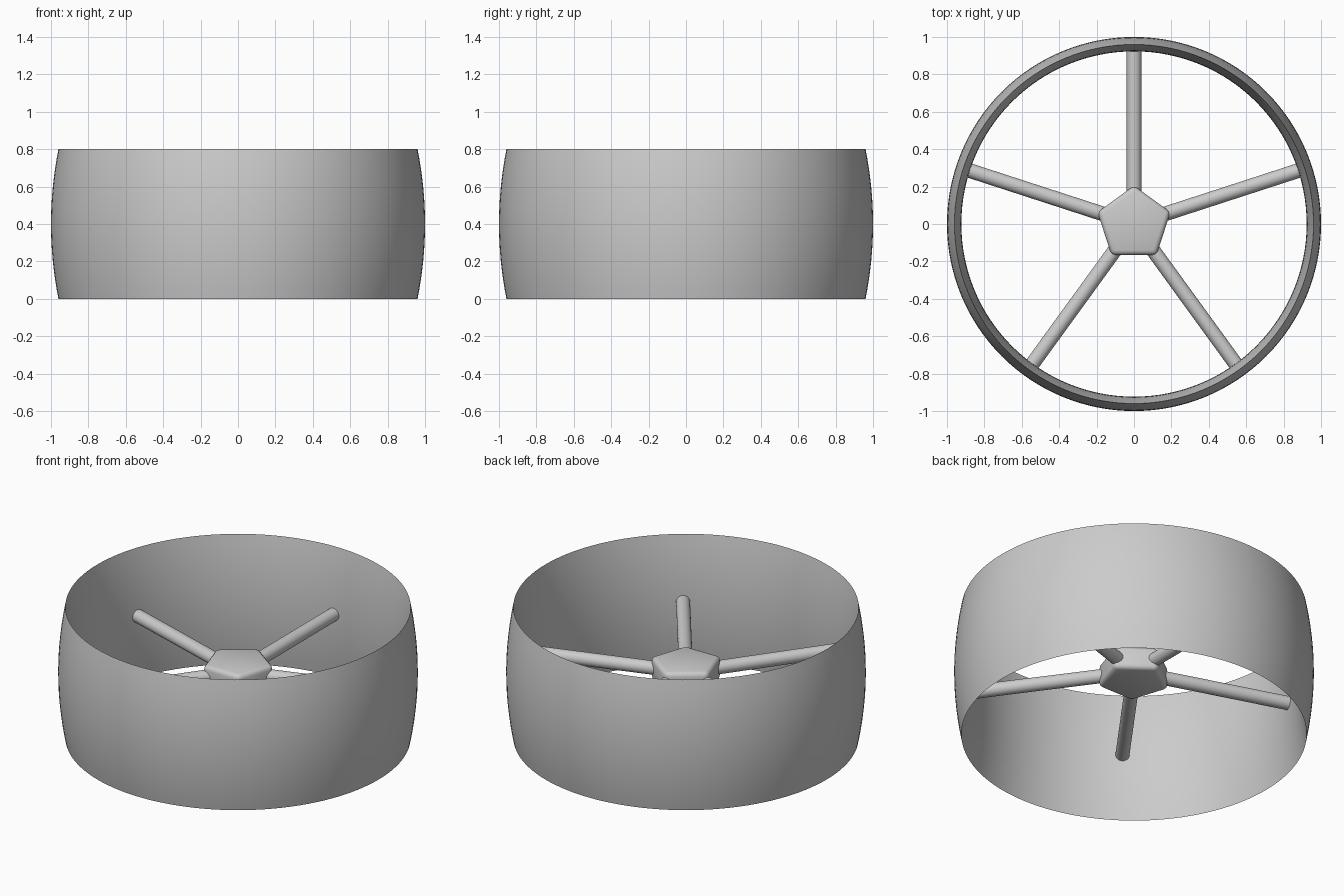
import bpy
import bmesh
from math import cos, sin, pi, radians
from mathutils import Matrix, Vector

if "Cube" in bpy.data.objects:
    bpy.data.objects.remove(bpy.data.objects["Cube"], do_unlink=True)

MID_Z = 0.4
SPOKES = 5

grey = bpy.data.materials.new("plain grey")
grey.use_nodes = True
colour = (0.6, 0.6, 0.6, 1)
grey.diffuse_color = colour
grey.node_tree.nodes["Principled BSDF"].inputs["Base Color"].default_value = colour


def finish(bm, name):
    """Turn a bmesh into a smooth shaded object with sharp creases."""
    bmesh.ops.recalc_face_normals(bm, faces=bm.faces)
    mesh = bpy.data.meshes.new(name)
    bm.to_mesh(mesh)
    bm.free()
    mesh.materials.append(grey)
    obj = bpy.data.objects.new(name, mesh)
    bpy.context.collection.objects.link(obj)
    bpy.ops.object.select_all(action='DESELECT')
    obj.select_set(True)
    bpy.context.view_layer.objects.active = obj
    bpy.ops.object.shade_smooth_by_angle(angle=radians(30))
    return obj


# Rim: lens-shaped section, bulging out and in from sharp edges
def bulge(z, middle, edge=0.96):
    t = (z - MID_Z) / MID_Z
    return middle + (edge - middle) * t * t


steps, sides = 16, 128
heights = [2 * MID_Z * i / steps for i in range(steps + 1)]
section = [(bulge(z, 1.0), z) for z in heights]
section += [(bulge(z, 0.923), z) for z in reversed(heights[1:-1])]

bm = bmesh.new()
rings = []
for s in range(sides):
    a = 2 * pi * s / sides
    rings.append([bm.verts.new((r * cos(a), r * sin(a), z)) for r, z in section])
for s in range(sides):
    ring, following = rings[s], rings[(s + 1) % sides]
    for i in range(len(section)):
        j = (i + 1) % len(section)
        bm.faces.new((ring[i], following[i], following[j], ring[j]))
finish(bm, "rim")

# Hub: five-sided block with rounded edges, one corner per spoke
bm = bmesh.new()
corners = [pi / 2 + 2 * pi * k / SPOKES for k in range(SPOKES)]
base = bm.faces.new([bm.verts.new((0.205 * cos(a), 0.205 * sin(a), MID_Z - 0.07))
                     for a in corners])
top = bmesh.ops.extrude_face_region(bm, geom=[base])["geom"]
bmesh.ops.translate(bm, vec=(0, 0, 0.14),
                    verts=[v for v in top if isinstance(v, bmesh.types.BMVert)])
bmesh.ops.recalc_face_normals(bm, faces=bm.faces)
bmesh.ops.bevel(bm, geom=bm.edges[:], offset=0.025, segments=3, profile=0.5,
                affect='EDGES')
finish(bm, "hub")

# Spokes: round bars from the hub corners into the rim
inner, outer = 0.1, 0.94
for k, a in enumerate(corners):
    bm = bmesh.new()
    direction = Vector((cos(a), sin(a), 0))
    place = Matrix.Translation(direction * (inner + outer) / 2 + Vector((0, 0, MID_Z)))
    turn = direction.to_track_quat('Z', 'Y').to_matrix().to_4x4()
    bmesh.ops.create_cone(bm, cap_ends=True, segments=32, radius1=0.039, radius2=0.039,
                          depth=outer - inner, matrix=place @ turn)
    finish(bm, f"spoke_{k + 1}")
